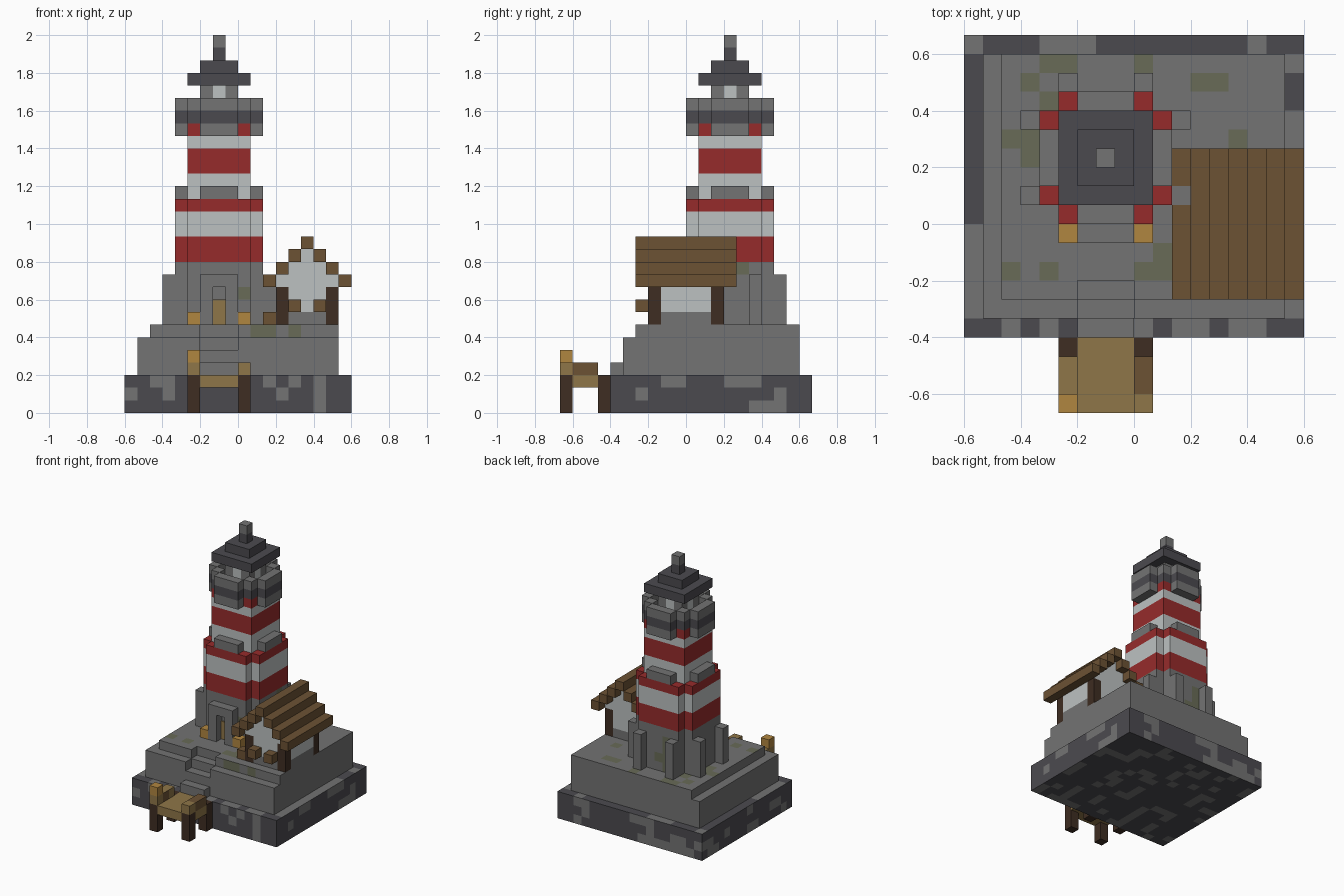
import bpy
import bmesh
from mathutils import Vector, noise

cube = bpy.data.objects.get("Cube")
if cube:
    bpy.data.objects.remove(cube, do_unlink=True)

UNIT = 1 / 15          # edge of one block
CENTRE = (-2, 3)       # block at the tower axis


def material(name, code):
    """Flat colour from a hex code, converted to linear."""
    rgb = [int(code[i:i + 2], 16) / 255 for i in (0, 2, 4)]
    colour = [c / 12.92 if c < 0.04 else ((c + 0.055) / 1.055) ** 2.4 for c in rgb] + [1]
    mat = bpy.data.materials.new(name)
    mat.use_nodes = True
    mat.diffuse_color = colour
    shader = next(n for n in mat.node_tree.nodes if n.type == "BSDF_PRINCIPLED")
    shader.inputs["Base Color"].default_value = colour
    shader.inputs["Roughness"].default_value = 0.9
    return mat


stone = material("stone grey", "737373")
rock = material("dark rock", "4b4a4f")
white = material("off white", "bcc1c1")
red = material("stripe red", "962b2b")
roof_wood = material("roof brown", "6c5234")
timber = material("dark timber", "3e2d22")
plank = material("plank tan", "8f7648")
lamp = material("lamp amber", "b08640")
moss = material("moss green", "686b57")


def box(x0, x1, y0, y1, z0, z1):
    return {(x, y, z) for x in range(x0, x1) for y in range(y0, y1) for z in range(z0, z1)}


def tower(reach, total, z0, z1):
    """Cut-corner plan about the tower axis."""
    cx, cy = CENTRE
    span = range(-reach, reach + 1)
    return {(cx + a, cy + b, z) for a in span for b in span for z in range(z0, z1)
            if abs(a) + abs(b) <= total}


def inside(p, area):
    return all(area[2 * i] - 0.01 <= p[i] <= area[2 * i + 1] + 0.01 for i in range(3))


def build(name, cells, base, paint=(), rule=None):
    """Skin of a set of blocks; painted areas or a rule recolour its faces."""
    mesh = bpy.data.meshes.new(name)
    obj = bpy.data.objects.new(name, mesh)
    bpy.context.collection.objects.link(obj)
    bm = bmesh.new()
    corners, slots = {}, [base]

    def vert(p):
        key = tuple(round(c) for c in p)
        if key not in corners:
            corners[key] = bm.verts.new(Vector(key) * UNIT)
        return corners[key]

    for cell in sorted(cells):
        mid = Vector(cell) + Vector((0.5, 0.5, 0.5))
        for axis in range(3):
            for sign in (-1, 1):
                n, u, v = Vector(), Vector(), Vector()
                n[axis], u[(axis + 1) % 3], v[(axis + 2) % 3] = sign, 0.5, sign * 0.5
                if tuple(round(c + d) for c, d in zip(cell, n)) in cells:
                    continue
                p = mid + n / 2
                face = bm.faces.new([vert(q) for q in (p - u - v, p + u - v, p + u + v, p - u + v)])
                mat = rule(p, n) if rule else None
                for shade, areas in paint:
                    if any(inside(p, a) for a in areas):
                        mat = shade
                mat = mat or base
                if mat not in slots:
                    slots.append(mat)
                face.material_index = slots.index(mat)
    bm.to_mesh(mesh)
    bm.free()
    for mat in slots:
        mesh.materials.append(mat)
    return obj


# Rocky foundation with lighter stone patches
def mottled(p, n):
    if n.z < 0 or n.y > 0 or n.x < 0:
        return stone if noise.noise(p * 0.63 + Vector((3, 7, 1))) > 0.2 else None


front_patches = [(-9, -8, -6, -6, 1, 2), (-7, -5, -6, -6, 2, 3), (-6, -5, -6, -6, 1, 2),
                 (2, 3, -6, -6, 2, 3), (3, 4, -6, -6, 1, 2), (4, 5, -6, -6, 2, 3),
                 (6, 7, -6, -6, 0, 3)]
side_patches = [(9, 9, -2, 0, 2, 3), (9, 9, -4, -3, 1, 2), (9, 9, 3, 6, 2, 3),
                (9, 9, 5, 8, 0, 1), (9, 9, 7, 8, 1, 2)]
rim_patches = [(-9, -8, 9, 10, 3, 3), (-5, -2, 9, 10, 3, 3), (6, 7, 9, 10, 3, 3),
               (-9, -8, -5, 0, 3, 3), (8, 9, 4, 6, 3, 3), (8, 9, 8, 9, 3, 3),
               (8, 9, -5, 4, 3, 3), (-7, -6, -6, -5, 3, 3), (-5, -4, -6, -5, 3, 3),
               (-3, 1, -6, -5, 3, 3), (2, 4, -6, -5, 3, 3), (5, 7, -6, -5, 3, 3)]
build("foundation", box(-9, 9, -6, 10, 0, 3), rock,
      [(stone, front_patches + side_patches + rim_patches)], mottled)

# Terraced hill with a stair cut into the front
hill = box(-8, 8, -5, 9, 3, 6) | box(-7, 8, -4, 9, 6, 7) | box(-3, 0, -6, -5, 3, 4)
hill -= box(-3, 0, -5, -4, 5, 6) | box(-3, 0, -4, -3, 6, 7)
ground_moss = [(-5, -3, 8, 9, 7, 7), (-6, -5, 7, 8, 7, 7), (0, 1, 8, 9, 7, 7),
               (3, 5, 7, 8, 7, 7), (5, 6, 4, 5, 7, 7), (-7, -5, 4, 5, 7, 7),
               (-6, -5, 3, 4, 7, 7), (-7, -6, -3, -2, 7, 7), (-5, -4, -3, -2, 7, 7),
               (0, 2, -3, -2, 7, 7), (1, 2, -2, -1, 7, 7), (-5, -4, 6, 7, 7, 7),
               (1, 3, -4, -4, 6, 7), (4, 5, -4, -4, 6, 7)]
build("terraced_hill", hill, stone, [(moss, ground_moss)])

# Tower: stone foot, striped lower and upper shafts
tower_moss = [(-3, -2, 7, 7, 7, 11), (-2, -1, 7, 7, 8, 9), (2, 2, 4, 5, 11, 12), (0, 1, 0, 0, 9, 10)]
build("tower_foot", tower(3, 5, 7, 12), stone, [(moss, tower_moss)])
build("lower_shaft", tower(3, 5, 12, 17), red,
      rule=lambda p, n: white if 14 < p.z < 16 else None)
build("upper_shaft", tower(2, 4, 17, 23), white,
      rule=lambda p, n: red if 19 < p.z < 21 or p.z > 22 else None)

# Buttresses around the foot
for i, (x, y) in enumerate([(-4, 0), (-4, -2), (4, 2), (4, -2), (-2, 4), (2, 4)]):
    a, b = CENTRE[0] + x, CENTRE[1] + y + (2 if y == 0 else 0)
    build(f"buttress_{i + 1}", box(a, a + 1, b, b + 1, 7, 11), stone)

# Ledge, gallery and parapet
build("shaft_ledge", tower(3, 4, 17, 18) - tower(2, 4, 17, 18), stone)
build("gallery_brackets", tower(3, 4, 22, 23) - tower(2, 4, 22, 23), stone)
build("gallery_floor", tower(3, 4, 23, 24), rock)
build("parapet", tower(3, 4, 24, 25) - tower(2, 3, 24, 25), stone)

# Lantern room, stepped cap and finial
cx, cy = CENTRE[0] + 0.5, CENTRE[1] + 0.5
build("lantern_room", tower(1, 2, 24, 26), stone,
      rule=lambda p, n: white if min(abs(p.x - cx), abs(p.y - cy)) < 0.1 else None)
build("lantern_cap", tower(2, 4, 26, 27) | tower(1, 2, 27, 28), rock)
build("finial", tower(0, 0, 28, 30), rock, rule=lambda p, n: stone if p.z > 29 else None)

# Doorway, door and the lamps beside it
build("door_frame", box(-3, 0, -1, 0, 7, 11) - box(-2, -1, -1, 0, 7, 10), stone)
door = build("door", box(-2, -1, 0, 1, 7, 9), plank)
door.location.y = -0.008
for side, x in (("right", -4), ("left", 0)):
    build(f"door_lamp_{side}", box(x, x + 1, -1, 0, 7, 8), lamp)

# Hut: corner posts, walls, stepped gable and roof
walls = box(3, 8, -3, 3, 7, 11) | box(4, 7, -3, 3, 11, 12) | box(5, 6, -3, 3, 12, 13)
posts = {c for x in (3, 7) for y in (-3, 2) for c in box(x, x + 1, y, y + 1, 7, 10)}
build("hut_posts", posts, timber)
build("hut_walls", walls - posts, white, rule=lambda p, n: stone if p.z < 8 else None)
for i in range(4):
    courses = box(2 + i, 3 + i, -4, 4, 10 + i, 11 + i) | box(8 - i, 9 - i, -4, 4, 10 + i, 11 + i)
    build(f"roof_course_{i + 1}", courses, roof_wood)
for side, x in (("right", 4), ("left", 6)):
    build(f"window_box_{side}", box(x, x + 1, -4, -3, 8, 9), roof_wood)
build("crate", box(2, 3, -3, -2, 7, 8), roof_wood)

# Dock: deck, side rails, posts and lamp
build("dock_deck", box(-3, 0, -10, -6, 2, 3), plank)
for side, x in (("right", -4), ("left", 0)):
    build(f"dock_rail_{side}", box(x, x + 1, -9, -7, 2, 4) | box(x, x + 1, -10, -9, 3, 4), plank,
          [(roof_wood, [(0, 1, -9, -7, 3.4, 4), (-3, -3, -9, -8, 3, 4)])])
    for end, y in (("outer", -10), ("inner", -7)):
        build(f"dock_post_{end}_{side}", box(x, x + 1, y, y + 1, 0, 3), timber)
build("dock_lamp", box(-4, -3, -10, -9, 4, 5), lamp)
